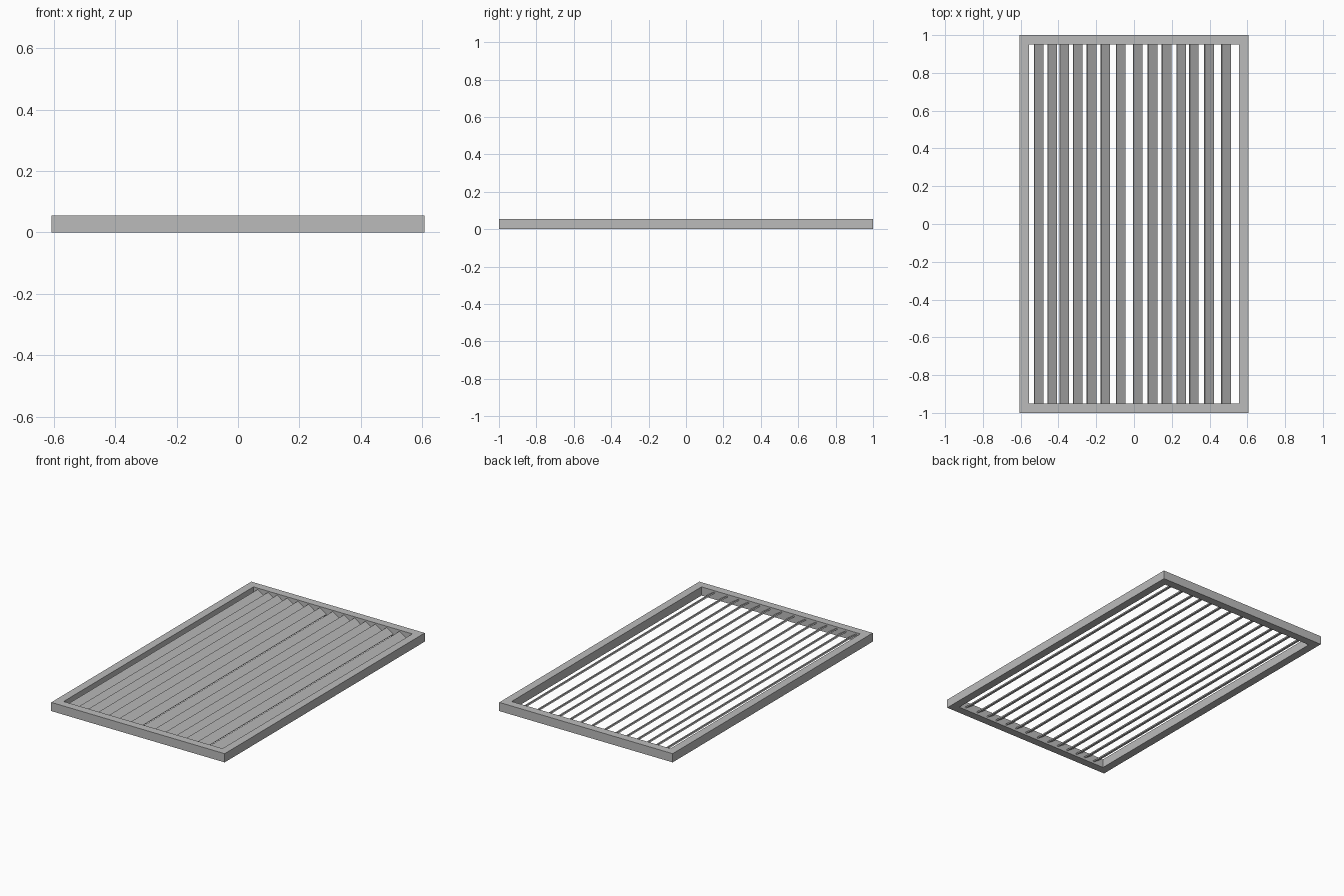
import bpy
import bmesh
from math import radians
from mathutils import Matrix

cube = bpy.data.objects.get("Cube")
if cube:
    bpy.data.objects.remove(cube, do_unlink=True)

HALF_X, HALF_Y, HEIGHT, RAIL = 0.607, 1.0, 0.055, 0.051

grey = bpy.data.materials.new("light grey")
grey.use_nodes = True
colour = (0.5, 0.5, 0.5, 1)
grey.diffuse_color = colour
grey.node_tree.nodes["Principled BSDF"].inputs["Base Color"].default_value = colour


def finish(name, bm):
    bmesh.ops.recalc_face_normals(bm, faces=bm.faces)
    mesh = bpy.data.meshes.new(name)
    bm.to_mesh(mesh)
    bm.free()
    mesh.materials.append(grey)
    obj = bpy.data.objects.new(name, mesh)
    bpy.context.collection.objects.link(obj)
    return obj


# Rectangular frame: a ring of quads pulled up to its height
bm = bmesh.new()
corners = [(-1, -1), (1, -1), (1, 1), (-1, 1)]
outer = [bm.verts.new((sx * HALF_X, sy * HALF_Y, 0)) for sx, sy in corners]
inner = [bm.verts.new((sx * (HALF_X - RAIL), sy * (HALF_Y - RAIL), 0)) for sx, sy in corners]
for i in range(4):
    j = (i + 1) % 4
    bm.faces.new((outer[i], outer[j], inner[j], inner[i]))
ring = bmesh.ops.extrude_face_region(bm, geom=bm.faces[:], use_keep_orig=True)
top = [v for v in ring["geom"] if isinstance(v, bmesh.types.BMVert)]
bmesh.ops.translate(bm, verts=top, vec=(0, 0, HEIGHT))
# Merge the flat corners so each ring side stays a clean quad
finish("frame", bm)

# Tilted slats, unevenly spaced, high on the right edge and low on the left edge
slat_x = [-0.505, -0.434, -0.37, -0.299, -0.225, -0.151, -0.071,
          0.019, 0.098, 0.172, 0.249, 0.317, 0.397, 0.487]
for n, x in enumerate(slat_x, 1):
    bm = bmesh.new()
    size = Matrix.Diagonal((0.055, 2 * (HALF_Y - RAIL), 0.008, 1))
    bmesh.ops.create_cube(bm, size=1, matrix=Matrix.Rotation(radians(33), 4, "Y") @ size)
    slat = finish(f"slat_{n}", bm)
    slat.location = (x, 0, 0.029)
